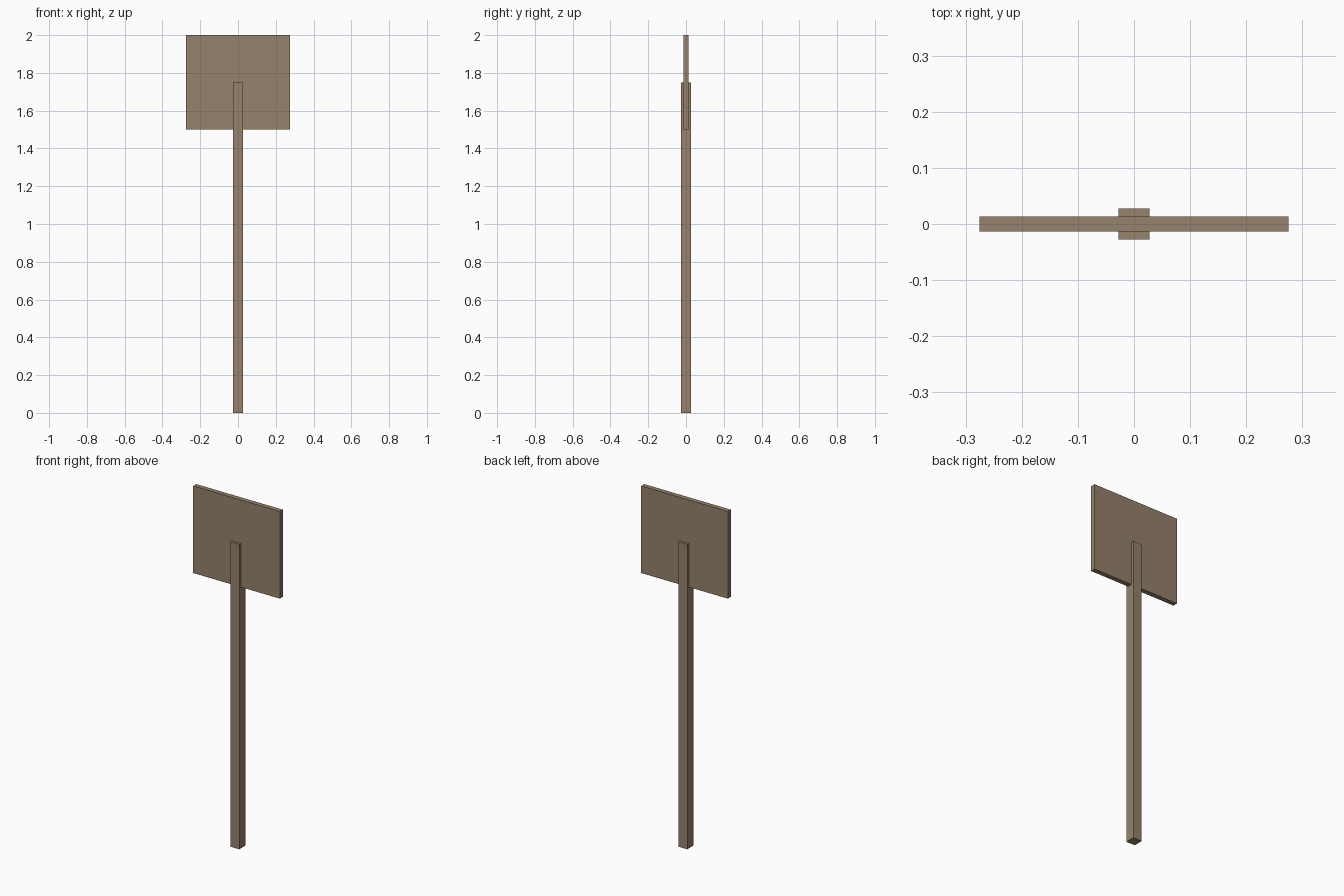
import bpy

if "Cube" in bpy.data.objects:
    bpy.data.objects.remove(bpy.data.objects["Cube"])

wood = bpy.data.materials.new("weathered_wood")
wood.diffuse_color = (0.305, 0.223, 0.15, 1.0)
wood.use_nodes = True
wood.node_tree.nodes["Principled BSDF"].inputs["Base Color"].default_value = wood.diffuse_color


def box(name, size, z_bottom):
    """Axis-aligned box centred on x and y, resting on z_bottom."""
    bpy.ops.mesh.primitive_cube_add(size=1, location=(0, 0, z_bottom + size[2] / 2))
    obj = bpy.context.object
    obj.name = name
    obj.scale = size
    bpy.ops.object.transform_apply(location=False, rotation=False, scale=True)
    obj.data.materials.append(wood)
    return obj


# Square post, ending halfway up the board
box("post", (0.055, 0.055, 1.75), 0.0)
# Thin sign board running through the post
box("sign_board", (0.55, 0.0275, 0.5), 1.5)
